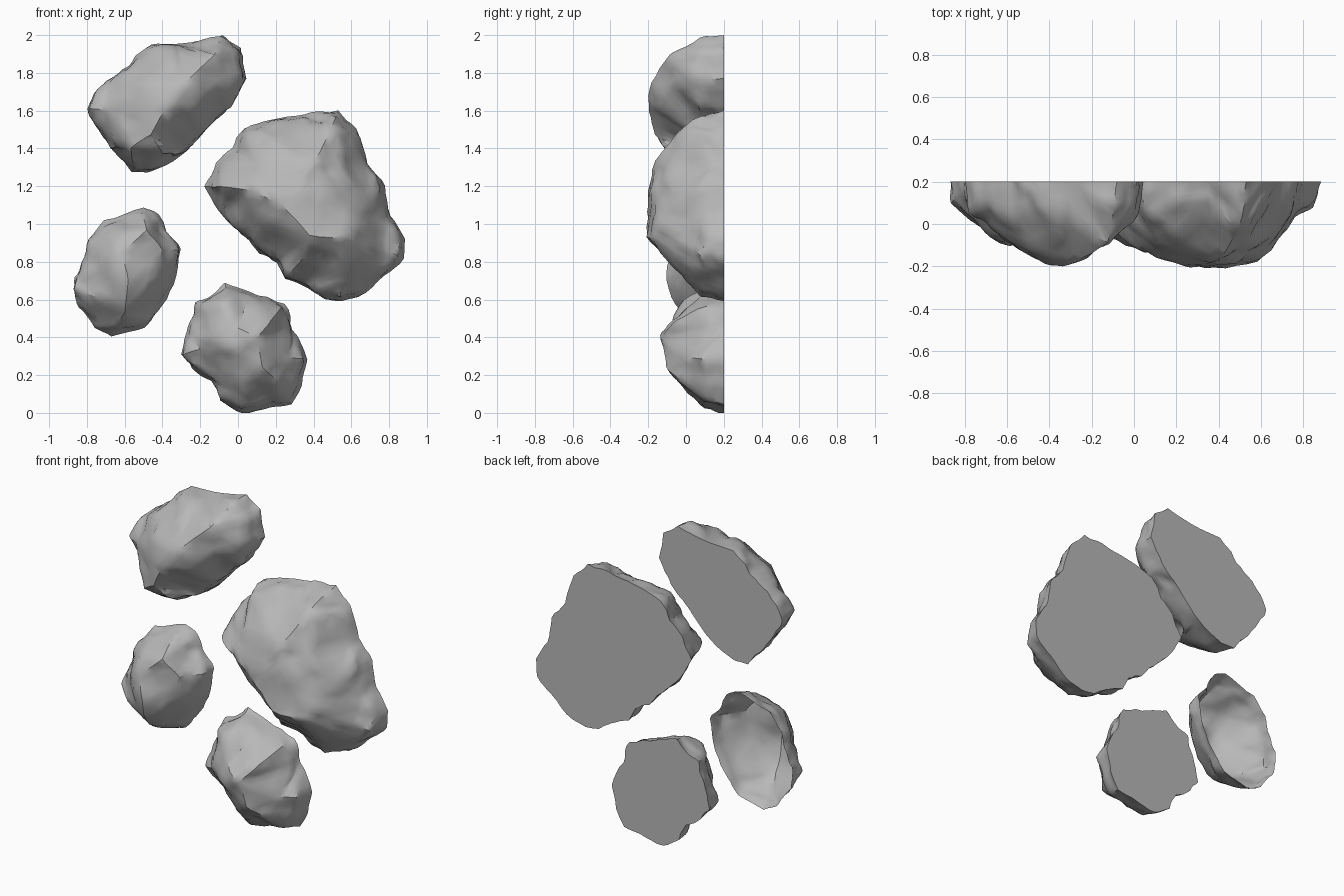
import bpy
import bmesh
from mathutils import Vector, noise
from mathutils.geometry import delaunay_2d_cdt

cube = bpy.data.objects.get("Cube")
if cube:
    bpy.data.objects.remove(cube, do_unlink=True)

BACK = 0.2  # plane in which every rock is cut off

stone = bpy.data.materials.new("stone grey")
stone.use_nodes = True
stone.diffuse_color = (0.48, 0.48, 0.48, 1)
stone.node_tree.nodes["Principled BSDF"].inputs["Base Color"].default_value = stone.diffuse_color


def roughness(point):
    """Broad lumps, small chips and sharp creases."""
    lumps = noise.noise(point * 7) * 0.012
    chips = noise.noise(point * 16) * 0.012
    crease = abs(noise.noise(point * 5 + Vector((3, 1, 2)))) * -0.02 + 0.005
    return lumps + chips + crease


def make_rock(name, outline, crests, shoulder, shoulder_y, closed=True):
    """Stretch a skin from the back outline over a shoulder ring and the crest points."""
    count = len(outline)
    centre = sum((Vector(p) for p in outline), Vector((0, 0))) / count
    points = [Vector((x, BACK, z)) for x, z in outline]
    for i, (x, z) in enumerate(outline):
        flat = centre.lerp(Vector((x, z)), shoulder)
        points.append(Vector((flat.x, shoulder_y + 0.02 * (i % 3 - 1), flat.y)))
    points += [Vector(p) for p in crests]

    plan = [Vector((p.x, p.z)) for p in points]
    rim = [(i, (i + 1) % count) for i in range(count)]
    flat_verts, _, faces, sources, _, _ = delaunay_2d_cdt(plan, rim, [], 1, 0.0001)

    bm = bmesh.new()
    verts = []
    for co, source in zip(flat_verts, sources):
        depth = points[source[0]].y if source else BACK
        verts.append(bm.verts.new((co.x, depth, co.y)))
    for face in faces:
        bm.faces.new([verts[i] for i in face])

    # Refine, soften slightly and roughen the skin
    bmesh.ops.subdivide_edges(bm, edges=bm.edges[:], cuts=3, use_grid_fill=True)
    inner = [v for v in bm.verts if not v.is_boundary]
    bmesh.ops.smooth_vert(bm, verts=inner, factor=0.4,
                          use_axis_x=True, use_axis_y=True, use_axis_z=True)
    bm.normal_update()
    moves = [(v, v.normal * roughness(v.co)) for v in bm.verts]
    for v, move in moves:
        v.co += move
        v.co.y = BACK if v.is_boundary else min(v.co.y, BACK - 0.002)
        v.co.z = max(v.co.z, 0)

    # Flat back
    if closed:
        bmesh.ops.holes_fill(bm, edges=[e for e in bm.edges if e.is_boundary], sides=0)
        bmesh.ops.recalc_face_normals(bm, faces=bm.faces[:])

    mesh = bpy.data.meshes.new(name)
    bm.to_mesh(mesh)
    bm.free()
    mesh.materials.append(stone)
    rock = bpy.data.objects.new(name, mesh)
    bpy.context.collection.objects.link(rock)
    bpy.ops.object.select_all(action="DESELECT")
    rock.select_set(True)
    bpy.context.view_layer.objects.active = rock
    bpy.ops.object.shade_smooth_by_angle(angle=0.6)


make_rock(
    "upper_rock",
    [(-.79, 1.61), (-.76, 1.69), (-.7, 1.76), (-.58, 1.83), (-.54, 1.89),
     (-.46, 1.95), (-.31, 1.95), (-.08, 2), (.01, 1.93), (.04, 1.77),
     (-.03, 1.62), (-.12, 1.55), (-.18, 1.48), (-.31, 1.36), (-.47, 1.27),
     (-.56, 1.28), (-.67, 1.4), (-.76, 1.53)],
    [(-.46, -.18, 1.47), (-.39, -.21, 1.6), (-.28, -.2, 1.75), (-.12, -.1, 1.9),
     (-.5, -.12, 1.75), (-.68, -.02, 1.6), (-.11, -.07, 1.72), (-.22, -.13, 1.6),
     (-.57, -.12, 1.4), (-.4, -.07, 1.38), (-.35, -.07, 1.87)],
    shoulder=.97, shoulder_y=.07)

make_rock(
    "large_rock",
    [(-.17, 1.2), (-.11, 1.32), (-.03, 1.4), (.03, 1.51), (.18, 1.55),
     (.35, 1.58), (.53, 1.6), (.62, 1.5), (.69, 1.32), (.77, 1.2),
     (.8, 1.04), (.88, .92), (.87, .82), (.78, .73), (.63, .62),
     (.55, .59), (.46, .61), (.37, .66), (.25, .71), (.21, .8),
     (.11, .84), (.06, .91), (-.03, .98), (-.1, 1.08)],
    [(-.09, -.05, 1.2), (.07, -.15, 1.18), (.23, -.2, 1.1), (.38, -.21, .94),
     (.58, -.19, .92), (.6, -.17, 1), (.44, -.18, 1.25), (.41, -.17, 1.33),
     (.5, -.02, 1.52), (.2, -.05, 1.45), (.1, -.1, 1.33), (.57, -.07, 1.3),
     (.67, -.06, 1.1), (.77, .03, .88), (.55, -.03, .73), (.33, -.06, .8),
     (.46, -.11, .84), (.12, -.06, 1)],
    shoulder=.96, shoulder_y=.09)

make_rock(
    "lower_rock",
    [(-.3, .31), (-.27, .41), (-.25, .5), (-.22, .58), (-.15, .62),
     (-.07, .69), (.06, .64), (.25, .58), (.29, .44), (.36, .28),
     (.33, .15), (.28, .05), (.17, .03), (.02, 0), (-.09, .07),
     (-.14, .17), (-.24, .24)],
    [(-.08, -.03, .59), (0, -.11, .45), (.1, -.14, .4), (.18, -.06, .49),
     (.13, -.11, .24), (0, -.1, .3), (-.14, -.05, .4), (-.2, .04, .34),
     (.03, -.01, .12), (.2, -.04, .18), (.27, .02, .29)],
    shoulder=.94, shoulder_y=.1)

# The small rock is an open shell
make_rock(
    "small_rock",
    [(-.88, .65), (-.87, .72), (-.83, .8), (-.79, .92), (-.71, 1.02),
     (-.6, 1.05), (-.5, 1.09), (-.42, 1.05), (-.38, .96), (-.3, .87),
     (-.34, .68), (-.42, .53), (-.5, .46), (-.67, .41), (-.75, .46),
     (-.84, .56)],
    [(-.62, -.1, .85), (-.58, -.11, .7), (-.48, -.06, .97), (-.4, 0, .87),
     (-.46, -.04, .68), (-.6, -.03, .53), (-.74, -.01, .61), (-.73, -.01, .79),
     (-.66, -.01, .94)],
    shoulder=.93, shoulder_y=.12, closed=False)
